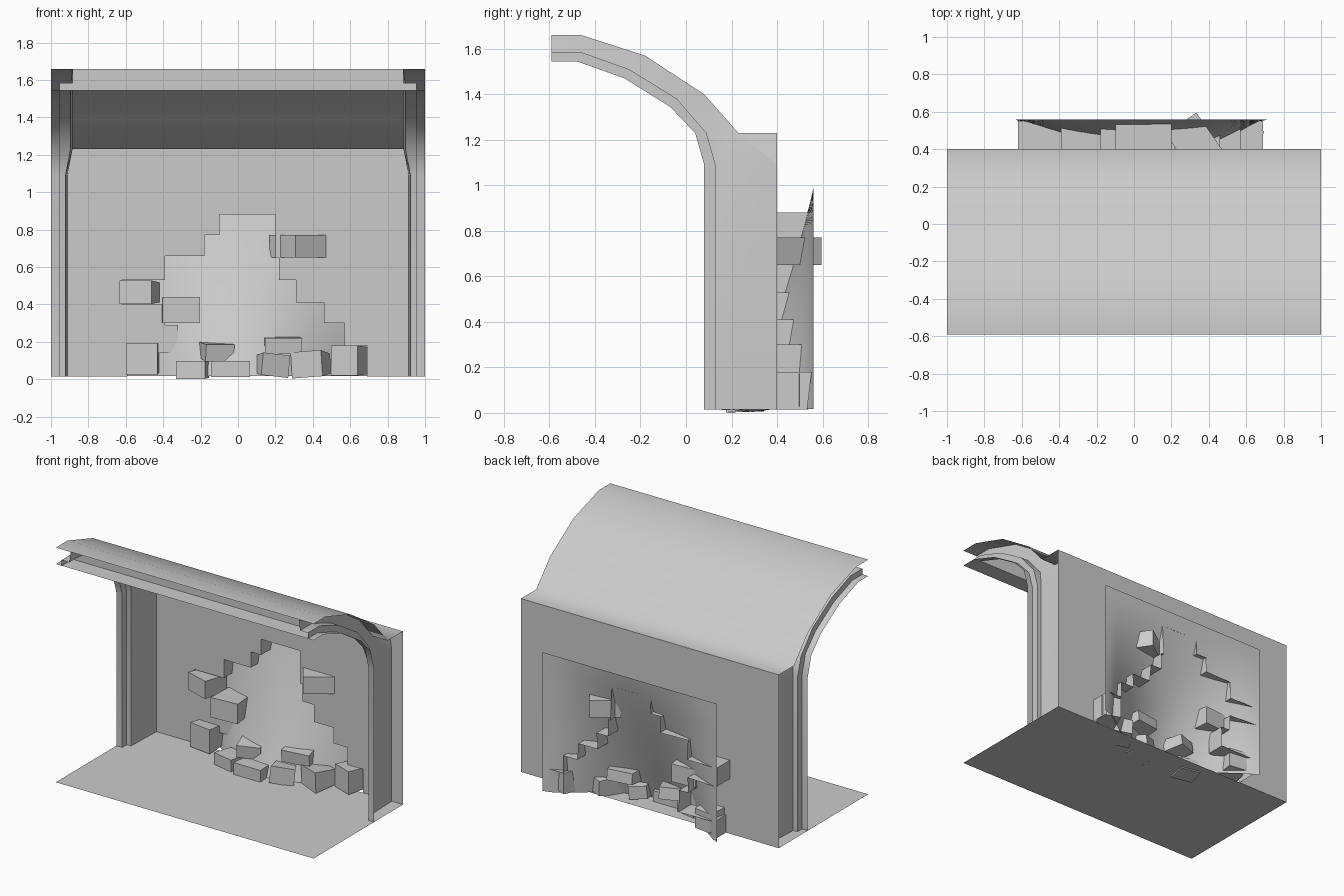
import bpy, math, random
from mathutils import Vector, Euler

cube = bpy.data.objects.get("Cube")
if cube:
    bpy.data.objects.remove(cube)
random.seed(4)

grey = bpy.data.materials.new("plain_grey")
grey.use_nodes = True
COLOUR = (0.6, 0.6, 0.6, 1)
grey.diffuse_color = COLOUR
grey.node_tree.nodes["Principled BSDF"].inputs["Base Color"].default_value = COLOUR


def make(name, verts, faces, smooth=0):
    mesh = bpy.data.meshes.new(name)
    mesh.from_pydata(verts, [], faces)
    mesh.materials.append(grey)
    obj = bpy.data.objects.new(name, mesh)
    bpy.context.collection.objects.link(obj)
    if smooth:
        bpy.ops.object.select_all(action='DESELECT')
        obj.select_set(True)
        bpy.context.view_layer.objects.active = obj
        bpy.ops.object.shade_smooth_by_angle(angle=math.radians(smooth))
    return obj


def loft(name, rows, smooth=0):
    """Skin equal-length rows of points with quads."""
    n = len(rows[0])
    verts = [p for row in rows for p in row]
    faces = [(i * n + j, i * n + j + 1, (i + 1) * n + j + 1, (i + 1) * n + j)
             for i in range(len(rows) - 1) for j in range(n - 1)]
    return make(name, verts, faces, smooth)


# Side profiles (y, z): front flange, stepped flange and outer shell
F = 0.015
inner = [(.08, F), (.08, 1.09), (.04, 1.23), (-.07, 1.345), (-.27, 1.47), (-.48, 1.545), (-.59, 1.545)]
step = [(.13, F), (.13, 1.09), (.09, 1.23), (-.04, 1.38), (-.25, 1.51), (-.46, 1.585), (-.59, 1.585)]
outer = [(.4, F), (.4, 1.09), (.23, 1.23), (.08, 1.4), (-.18, 1.57), (-.46, 1.66), (-.59, 1.66)]

# Floor
make("floor", [(-1, -.59, F), (1, -.59, F), (1, .4, F), (-1, .4, F)], [(0, 1, 2, 3)])

# Curved roof with its rear ledge
roof_path = [(.4, 1.23)] + outer[2:]
loft("roof", [[(-1, y, z), (1, y, z)] for y, z in roof_path], 60)

# Front gutter: lower lip and recessed fascia, narrower above the step
loft("gutter", [[(-x, y, z), (x, y, z)] for x, y, z in [
    (.955, -.59, 1.545), (.955, -.47, 1.545), (.955, -.47, 1.585),
    (.885, -.47, 1.585), (.885, -.47, 1.66)]])

# Stepped ribs, open on the outside, running down into the side posts
for side, s in (("left", 1), ("right", -1)):
    rows = []
    for i, (a, b, c) in enumerate(zip(inner, step, outer)):
        web, back = (.922, .912) if i < 2 else (.895, .885)
        rows.append([(s * x, *p) for x, p in (
            (1, a), (.955, a), (.955, b), (web, b), (back, c))])
    loft(side + "_rib", rows, 40)
    # Web corner between the post, the ledge and the rear wall
    make(side + "_web_corner",
         [(s * .912, .4, 1.09), (s * .885, .4, 1.23), (s * .885, .23, 1.23)], [(0, 1, 2)])

# Rear wall with a stepped break
hole = [(-.59, F), (-.59, .14), (-.32, .14), (-.32, .29), (-.39, .29), (-.39, .4),
        (-.62, .4), (-.62, .53), (-.39, .53), (-.39, .66), (-.18, .66), (-.18, .77),
        (-.1, .77), (-.1, .88), (.2, .88), (.2, .65), (.22, .65), (.22, .53),
        (.31, .53), (.31, .41), (.46, .41), (.46, .3), (.57, .3), (.57, .18), (.69, .18), (.69, F)]
wall = [(1, F), (1, 1.23), (-1, 1.23), (-1, F)] + hole
make("rear_wall", [(x, .4, z) for x, z in wall], [tuple(range(len(wall)))])

# Ragged depth of the break
loft("break_edge", [[(x, .4, z) for x, z in hole],
                    [(x, random.uniform(.53, .555), z) for x, z in hole]])

# Earth pile bulging through the break
NX, NZ = 24, 16
rows = []
for j in range(NZ + 1):
    t = j / NZ
    row = []
    for i in range(NX + 1):
        x = -.63 + 1.35 * i / NX
        across = max(0, 1 - ((x - .03) / .67) ** 2) ** 1.4
        row.append((x, .56 - .33 * across * (1 - t) ** 1.15, F + .003 + .972 * t))
    rows.append(row)
loft("earth_pile", rows, 60)


def brick(name, centre, size, turn, taper):
    rot = Euler([math.radians(a) for a in turn]).to_matrix()
    verts = []
    for sx in (-.5, .5):
        for sy in (-.5, .5):
            for sz in (-.5, .5):
                k = taper if sy > 0 else 1
                verts.append(Vector(centre) + rot @ Vector((sx * size[0] * k, sy * size[1], sz * size[2] * k)))
    make(name, verts, [(0, 1, 3, 2), (4, 6, 7, 5), (0, 4, 5, 1), (2, 3, 7, 6), (0, 2, 6, 4), (1, 5, 7, 3)])


# Loose bricks along the foot of the pile and stuck in the break
bricks = [
    ((-.5, .41, .11), (.17, .2, .17), (0, 0, -8), .8),
    ((-.24, .26, .05), (.16, .14, .095), (0, 0, -12), .9),
    ((-.12, .32, .15), (.16, .14, .09), (8, 0, 20), .9),
    ((-.04, .22, .055), (.21, .13, .085), (0, 0, 0), .9),
    ((.17, .27, .075), (.16, .15, .12), (0, 6, 25), .75),
    ((.235, .35, .185), (.2, .13, .085), (6, 0, 8), .9),
    ((.4, .33, .08), (.18, .16, .14), (0, -4, -25), .75),
    ((.6, .43, .1), (.15, .19, .16), (0, 0, -20), .9),
    ((-.31, .38, .37), (.2, .2, .14), (0, 0, 4), .9),
    ((-.52, .41, .465), (.18, .18, .125), (0, 0, -18), .85),
    ((.32, .44, .71), (.2, .24, .12), (0, 0, 35), 1),
]
for k, (centre, size, turn, taper) in enumerate(bricks, 1):
    brick(f"loose_brick_{k}", centre, size, turn, taper)
